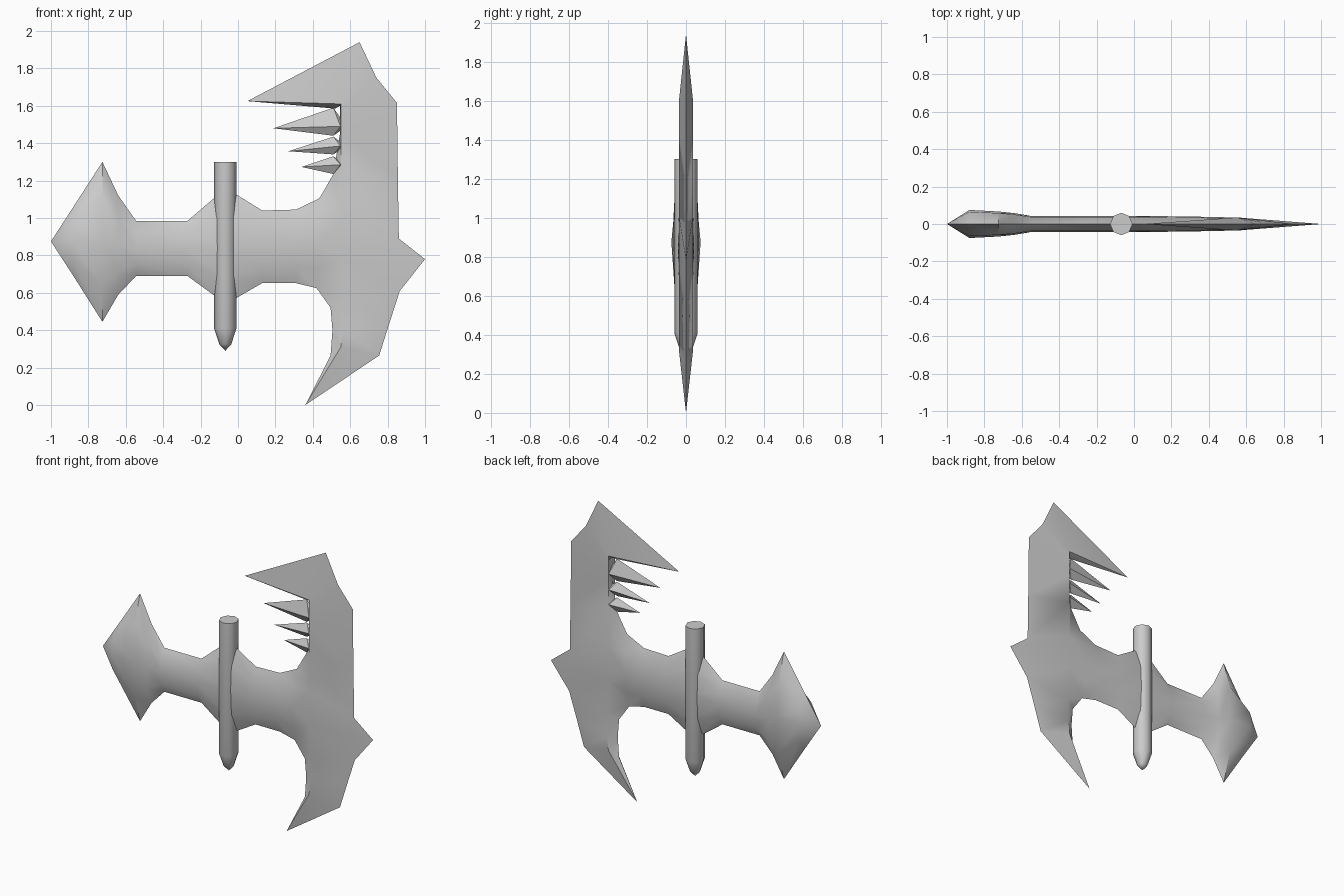
import bpy, bmesh, math
from mathutils import Vector

cube = bpy.data.objects.get("Cube")
if cube:
    bpy.data.objects.remove(cube, do_unlink=True)

steel = bpy.data.materials.new("grey_steel")
steel.use_nodes = True
GREY = (0.6, 0.6, 0.6, 1)
steel.diffuse_color = GREY
steel.node_tree.nodes["Principled BSDF"].inputs["Base Color"].default_value = GREY


def finish(bm, name, angle):
    """Weld and orient the mesh, then make a smooth-shaded object from it."""
    bmesh.ops.remove_doubles(bm, verts=bm.verts, dist=0.0005)
    bmesh.ops.dissolve_degenerate(bm, edges=bm.edges, dist=0.0001)
    bmesh.ops.recalc_face_normals(bm, faces=bm.faces)
    mesh = bpy.data.meshes.new(name)
    bm.to_mesh(mesh)
    bm.free()
    mesh.materials.append(steel)
    obj = bpy.data.objects.new(name, mesh)
    bpy.context.collection.objects.link(obj)
    bpy.ops.object.select_all(action='DESELECT')
    obj.select_set(True)
    bpy.context.view_layer.objects.active = obj
    bpy.ops.object.shade_smooth_by_angle(angle=math.radians(angle))
    return obj


def add_face(bm, points):
    """Add a polygon, skipping repeated corners."""
    corners = []
    for p in points:
        if all((p - q).length > 0.0005 for q in corners):
            corners.append(p)
    if len(corners) > 2:
        bm.faces.new([bm.verts.new(p) for p in corners])


def loft(bm, rib_a, rib_b, start=0):
    """Join two ribs with a strip of faces."""
    for i in range(start, len(rib_a) - 1):
        add_face(bm, (rib_a[i], rib_a[i + 1], rib_b[i + 1], rib_b[i]))


# Lens-shaped arm ribs: x at top, x at bottom, top z, bottom z, half thickness
ARM = [
    (-1, -1, .875, .875, 0),
    (-.88, -.88, 1.06, .69, .075),
    (-.725, -.725, 1.3, .445, .067),
    (-.64, -.64, 1.12, .59, .058),
    (-.545, -.545, .985, .69, .042),
    (-.27, -.27, .985, .69, .042),
    (-.065, -.065, 1.16, .54, .042),
    (.13, .13, 1.04, .652, .042),
    (.31, .31, 1.045, .652, .04),
    (.435, .42, 1.105, .625, .037),
]
LENS = [(0, 0), (.22, .87), (.5, 1), (.78, .87), (1, 0)]

# Crescent ribs: inner edge, ridge and outer edge as x, z pairs
CRESCENT = [
    ((.05, 1.625), (.05, 1.625), (.05, 1.625)),
    ((.52, 1.585), (.55, 1.61), (.65, 1.94)),
    ((.545, 1.6), (.55, 1.58), (.74, 1.75)),
    ((.545, 1.45), (.55, 1.45), (.85, 1.615)),
    ((.51, 1.235), (.55, 1.25), (.855, 1.2)),
    ((.435, 1.105), (.55, 1), (.86, .89)),
    ((.42, .625), (.55, .78), (1, .78)),
    ((.495, .52), (.56, .55), (.865, .61)),
    ((.505, .4), (.56, .4), (.81, .44)),
    ((.495, .265), (.55, .31), (.755, .265)),
    ((.36, 0), (.36, 0), (.36, 0)),
]
JOIN = 5  # the arm meets the crescent after this rib

# Blade: both sides built the same way and welded along the sharp outline
bm = bmesh.new()
for side in (-1, 1):
    arm = []
    for xt, xb, zt, zb, thick in ARM:
        arm.append([Vector((xt + (xb - xt) * f, side * thick * h, zt + (zb - zt) * f))
                    for f, h in LENS])
    for a, b in zip(arm, arm[1:]):
        loft(bm, a, b)

    blade = []
    for inner, ridge, outer in CRESCENT:
        lift = 0 if inner == outer else side * .035
        blade.append([Vector((x, y, z))
                      for (x, z), y in zip((inner, ridge, outer), (0, lift, 0))])
    for i, (a, b) in enumerate(zip(blade, blade[1:])):
        loft(bm, a, b, start=1 if i == JOIN else 0)

    # Fan from the end of the arm to the crescent ridge
    end, upper, lower = arm[-1], blade[JOIN][1], blade[JOIN + 1][1]
    for i in range(len(end) - 1):
        add_face(bm, (end[i], end[i + 1], upper if i < 2 else lower))
    add_face(bm, (end[2], upper, lower))
finish(bm, "blade", 40)

# Teeth: four-sided spikes, tip x, tip z, then base top, middle and bottom z
TEETH = [
    (.19, 1.48, 1.59, 1.49, 1.44),
    (.27, 1.357, 1.435, 1.385, 1.34),
    (.34, 1.273, 1.33, 1.285, 1.235),
]
for n, (tip_x, tip_z, top, mid, low) in enumerate(TEETH, 1):
    bm = bmesh.new()
    tip = Vector((tip_x, 0, tip_z))
    base = [Vector((.51, 0, top)), Vector((.548, .035, mid)),
            Vector((.51, 0, low)), Vector((.548, -.035, mid))]
    back = Vector((.58, 0, mid))
    for a, b in zip(base, base[1:] + base[:1]):
        add_face(bm, (a, b, tip))
        add_face(bm, (a, b, back))
    finish(bm, f"tooth_{n}", 30)

# Grip: eight-sided rod with a blunt point below
SIDES = 8
bm = bmesh.new()
rings = []
for radius, z in [(0, .29), (.032, .325), (.06, .41), (.06, 1.3), (0, 1.3)]:
    turns = [math.tau * k / SIDES for k in range(SIDES + 1)]
    rings.append([Vector((radius * math.cos(t) - .068, radius * math.sin(t), z))
                  for t in turns])
for a, b in zip(rings, rings[1:]):
    loft(bm, a, b)
finish(bm, "grip", 50)
